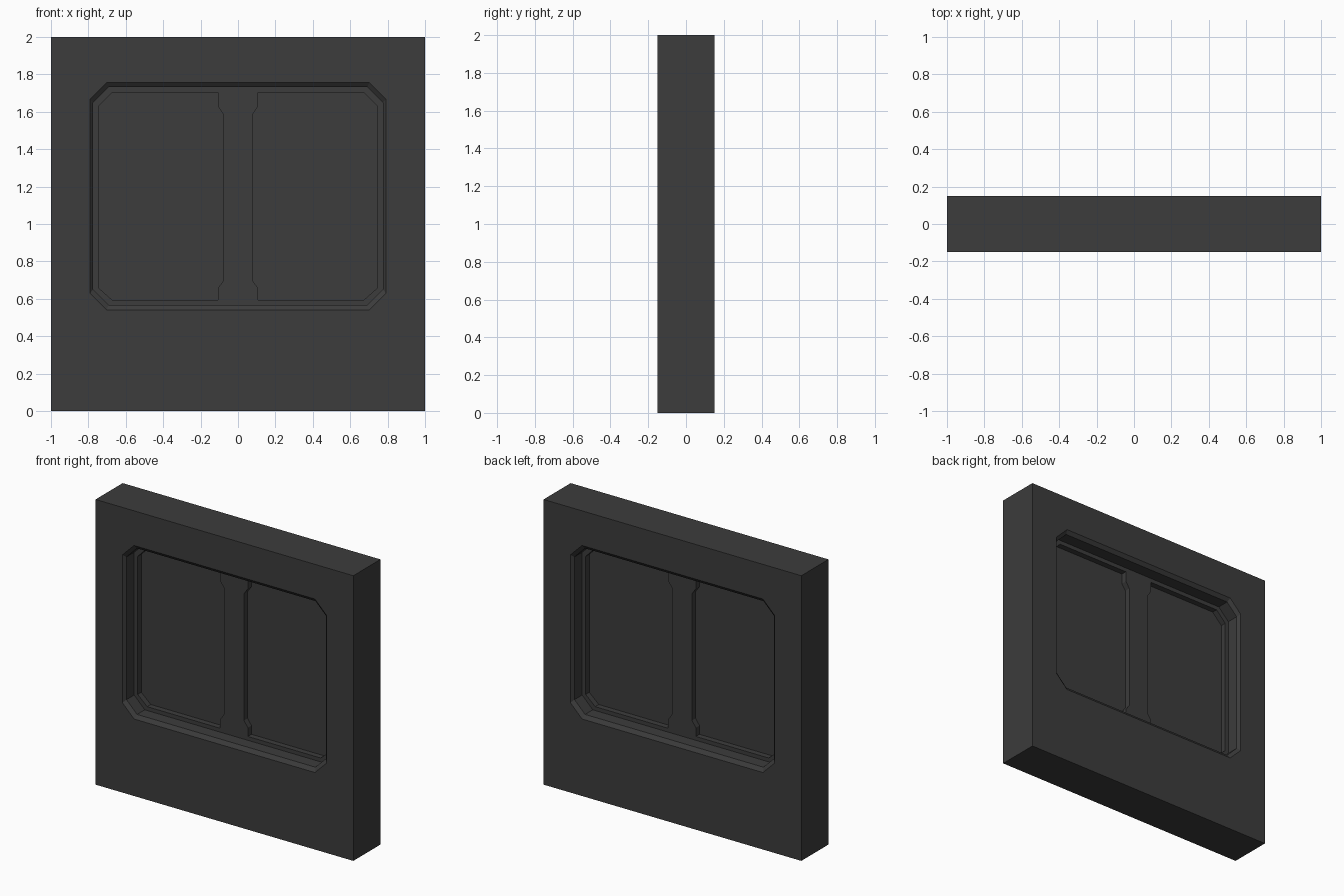
import bpy, bmesh

if "Cube" in bpy.data.objects:
    bpy.data.objects.remove(bpy.data.objects["Cube"])

dark = bpy.data.materials.new("dark_grey")
dark.diffuse_color = (0.045, 0.045, 0.045, 1)
dark.use_nodes = True
dark.node_tree.nodes["Principled BSDF"].inputs["Base Color"].default_value = dark.diffuse_color


def octagon(x, z0, z1, cx, cz):
    """Rectangle outline (half width x) with chamfered corners."""
    return [(-x + cx, z0), (x - cx, z0), (x, z0 + cz), (x, z1 - cz),
            (x - cx, z1), (-x + cx, z1), (-x, z1 - cz), (-x, z0 + cz)]


def loft(name, rings):
    """Closed solid through (y, outline) rings."""
    bm = bmesh.new()
    loops = [[bm.verts.new((x, y, z)) for x, z in pts] for y, pts in rings]
    n = len(loops[0])
    for a, b in zip(loops, loops[1:]):
        for i in range(n):
            j = (i + 1) % n
            bm.faces.new((a[i], a[j], b[j], b[i]))
    bm.faces.new(loops[0])
    bm.faces.new(loops[-1])
    bmesh.ops.recalc_face_normals(bm, faces=bm.faces)
    me = bpy.data.meshes.new(name)
    bm.to_mesh(me)
    bm.free()
    ob = bpy.data.objects.new(name, me)
    me.materials.append(dark)
    bpy.context.collection.objects.link(ob)
    return ob


def cut(target, cutter):
    cutter.hide_render = True
    cutter.hide_set(True)
    mod = target.modifiers.new(cutter.name, 'BOOLEAN')
    mod.operation = 'DIFFERENCE'
    mod.solver = 'EXACT'
    mod.object = cutter


# Wall block
square = [(-1, 0), (1, 0), (1, 2), (-1, 2)]
wall = loft("wall_with_window_frame", [(-0.15, square), (0.15, square)])

# Stepped recess on both faces, with a bevelled lip; the core left is the frame
lip = octagon(0.792, 0.54, 1.757, 0.09, 0.09)
inner = octagon(0.774, 0.567, 1.732, 0.082, 0.082)
for side, name in ((-1, "front"), (1, "back")):
    cut(wall, loft(name + "_recess_cutter",
                   [(side * 0.2, lip), (side * 0.15, lip),
                    (side * 0.13, inner), (side * 0.045, inner)]))

# Two panes either side of a mullion that flares at its ends
pane = [(0.108, 0.594), (0.673, 0.594), (0.747, 0.66), (0.747, 1.628),
        (0.673, 1.703), (0.108, 1.703), (0.108, 1.63), (0.078, 1.587),
        (0.078, 0.698), (0.108, 0.655)]
for side, name in ((-1, "left"), (1, "right")):
    outline = [(side * x, z) for x, z in pane]
    cut(wall, loft(name + "_opening_cutter", [(-0.1, outline), (0.1, outline)]))
    loft(name + "_window_pane", [(-0.005, outline), (0.005, outline)])
